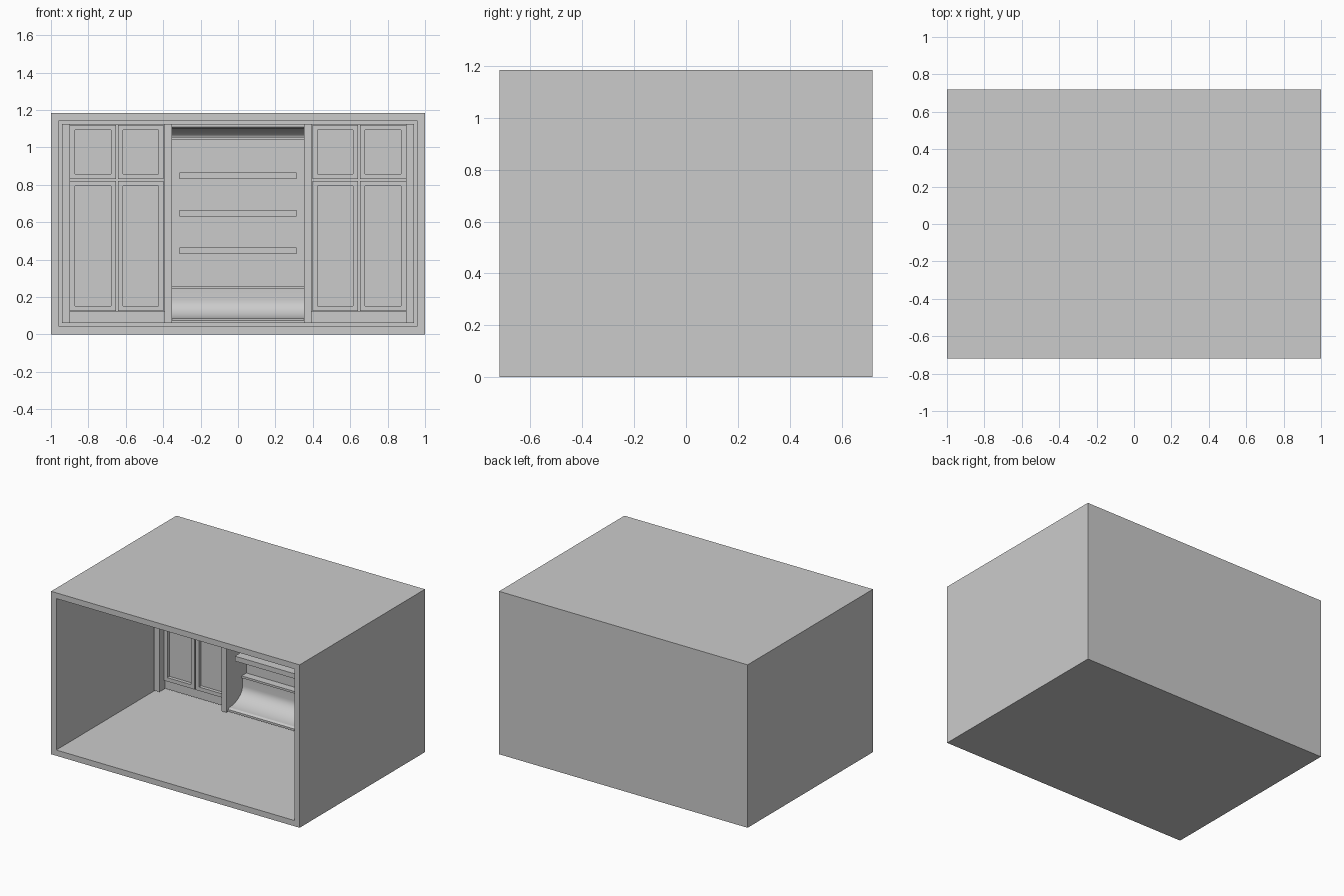
import bpy, bmesh, math

if "Cube" in bpy.data.objects:
    bpy.data.objects.remove(bpy.data.objects["Cube"])


def finish(name, bm):
    bmesh.ops.recalc_face_normals(bm, faces=bm.faces)
    mesh = bpy.data.meshes.new(name)
    bm.to_mesh(mesh)
    bm.free()
    ob = bpy.data.objects.new(name, mesh)
    bpy.context.collection.objects.link(ob)
    return ob


def box(name, x0, x1, y0, y1, z0, z1, rim=0, depth=0):
    """Box; with a rim, its front face is recessed by depth."""
    bm = bmesh.new()
    bmesh.ops.create_cube(bm, size=1)
    for v in bm.verts:
        v.co = (x1 if v.co.x > 0 else x0, y1 if v.co.y > 0 else y0, z1 if v.co.z > 0 else z0)
    if rim:
        bm.normal_update()
        front = min(bm.faces, key=lambda f: f.calc_center_median().y)
        bmesh.ops.inset_individual(bm, faces=[front], thickness=rim)
        inner = bmesh.ops.extrude_discrete_faces(bm, faces=[front])["faces"]
        bmesh.ops.translate(bm, verts=inner[0].verts, vec=(0, depth, 0))
    return finish(name, bm)


def extrude_x(name, profile, x0, x1):
    """Extrude a (y, z) profile along x."""
    bm = bmesh.new()
    f = bm.faces.new([bm.verts.new((x0, y, z)) for y, z in profile])
    g = bmesh.ops.extrude_face_region(bm, geom=[f])["geom"]
    bmesh.ops.translate(bm, verts=[v for v in g if isinstance(v, bmesh.types.BMVert)], vec=(x1 - x0, 0, 0))
    ob = finish(name, bm)
    bpy.context.view_layer.objects.active = ob
    ob.select_set(True)
    bpy.ops.object.shade_smooth_by_angle(angle=math.radians(35))
    ob.select_set(False)
    return ob


LO, HI = 0.06, 1.125
BACK = 0.67

# Room shell, open at the front
box("room_shell", -1, 1, -0.72, 0.72, 0, 1.185, 0.059, 1.38)

# Cabinets either side of the niche
for s, side in ((-1, "left"), (1, "right")):
    def part(name, a, b, *rest):
        box(side + name, *sorted((s * a, s * b)), *rest)
    part("_end_post", 0.898, 0.942, 0.38, BACK, LO, HI)
    part("_divider", 0.352, 0.392, 0.37, BACK, LO, HI)
    part("_carcass", 0.392, 0.898, 0.46, BACK, LO, HI)
    part("_plinth", 0.392, 0.898, 0.445, 0.46, LO, 0.122)
    for i, (a, b) in enumerate(((0.398, 0.642), (0.652, 0.898))):
        part("_lower_door_%d" % i, a, b, 0.43, 0.465, 0.125, 0.82, 0.039, 0.025)
        part("_upper_door_%d" % i, a, b, 0.43, 0.465, 0.83, 1.12, 0.039, 0.025)

# Niche back with coved top and bottom
WALL = 0.6
R = 0.15


def arc(cz, rz, a0, a1, ry=R, n=12):
    return [(WALL - 0.045 - ry + ry * math.cos(math.radians(a0 + (a1 - a0) * i / n)),
             cz + rz * math.sin(math.radians(a0 + (a1 - a0) * i / n))) for i in range(n + 1)]


extrude_x("niche_base_cove",
          [(BACK, LO), (0.39, LO), (0.39, 0.075), (0.405, 0.085)]
          + arc(0.185, 0.10, -90, 0) + [(WALL - 0.045, 0.245), (BACK, 0.245)], -0.352, 0.352)
extrude_x("niche_top_cove",
          [(BACK, 1.05)] + arc(1.05, 0.05, 0, 90)
          + [(0.405, 1.10), (0.39, 1.11), (0.39, HI), (BACK, HI)], -0.352, 0.352)
box("niche_back", -0.352, 0.352, WALL, BACK, 0.245, 1.05)
for name, z in (("lower_ledge", 0.245), ("upper_ledge", 1.04)):
    box(name, -0.352, 0.352, 0.545, WALL, z, z + 0.015)

# Floating shelves
for i, z in enumerate((0.43, 0.63, 0.83)):
    box("shelf_%d" % i, -0.312, 0.312, 0.41, WALL, z, z + 0.036)
